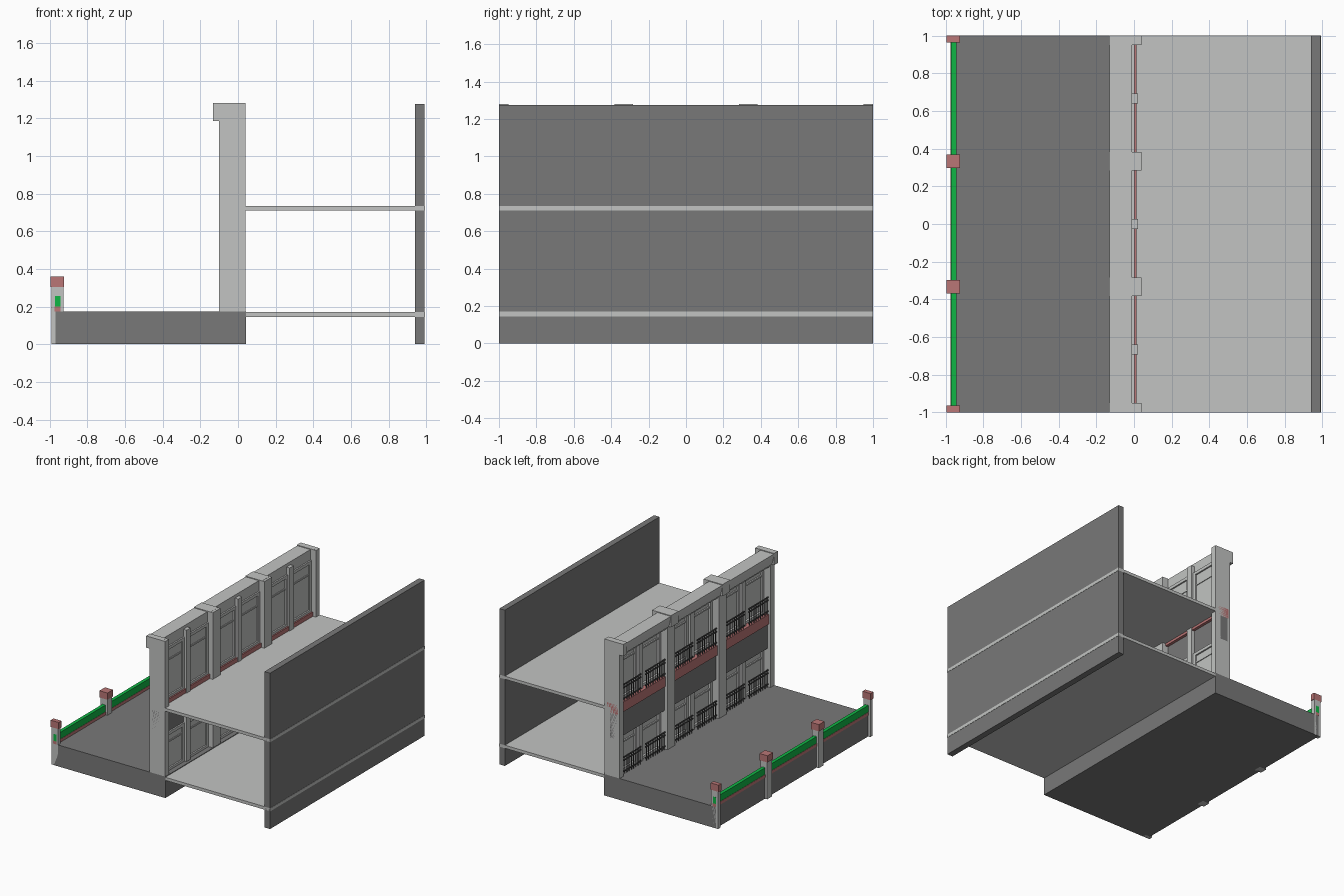
import bpy
import bmesh

if "Cube" in bpy.data.objects:
    bpy.data.objects.remove(bpy.data.objects["Cube"], do_unlink=True)


def material(name, rgb):
    m = bpy.data.materials.new(name)
    m.use_nodes = True
    m.diffuse_color = (*rgb, 1)
    m.node_tree.nodes["Principled BSDF"].inputs["Base Color"].default_value = (*rgb, 1)
    return m


LIGHT = material("light_stone", (0.54, 0.55, 0.54))
DARK = material("dark_grey", (0.19, 0.19, 0.19))
RED = material("dusty_red", (0.49, 0.18, 0.18))
GREEN = material("hedge_green", (0.005, 0.47, 0.06))
IRON = material("railing_iron", (0.08, 0.08, 0.08))


def finish(name, bm, mat):
    bmesh.ops.recalc_face_normals(bm, faces=bm.faces)
    mesh = bpy.data.meshes.new(name)
    bm.to_mesh(mesh)
    bm.free()
    mesh.materials.append(mat)
    ob = bpy.data.objects.new(name, mesh)
    bpy.context.scene.collection.objects.link(ob)
    return ob


def boxes(name, mat, spans):
    """One object from boxes, each given as x, y and z ranges."""
    bm = bmesh.new()
    for span in spans:
        vs = bmesh.ops.create_cube(bm, size=1)["verts"]
        for v in vs:
            v.co = [(a + b) / 2 + c * (b - a) for (a, b), c in zip(span, v.co)]
    return finish(name, bm, mat)


def extrude_y(name, mat, profile, y0, y1):
    """Sweep an x-z profile along y."""
    bm = bmesh.new()
    face = bm.faces.new([bm.verts.new((x, y0, z)) for x, z in profile])
    out = bmesh.ops.extrude_face_region(bm, geom=[face])["geom"]
    for v in out:
        if isinstance(v, bmesh.types.BMVert):
            v.co.y = y1
    return finish(name, bm, mat)


def around(y, half):
    """A y range about a centre, trimmed to the ends of the building."""
    return (max(-1, y - half), min(1, y + half))


FULL = (-1, 1)
POSTS = [-1, -1 / 3, 1 / 3, 1]
MIDDLES = [-2 / 3, 0, 2 / 3]
GROUND, SPANDREL, SILL, HEAD = 0.175, 0.49, 0.77, 1.19

# Terrace, floors and rear wall
boxes("terrace_base", DARK, [((-0.97, 0.042), FULL, (0, GROUND))])
boxes("floor_slabs", LIGHT, [((0.042, 0.992), FULL, (0.145, 0.17)),
                             ((-0.01, 0.992), FULL, (0.71, 0.735))])
boxes("rear_wall", DARK, [((0.94, 0.99), FULL, (0, 1.275))])

# Boundary fence
boxes("fence_posts", LIGHT, [((-0.99, -0.928), around(y, 0.031), (0, 0.305)) for y in POSTS])
boxes("fence_caps", RED, [((-0.996, -0.924), around(y, 0.036), (0.305, 0.36)) for y in POSTS])
boxes("fence_kerb", RED, [((-0.974, -0.942), (-1.001, 1.001), (GROUND, 0.2))])
boxes("fence_hedge", GREEN, [((-0.972, -0.944), (-1.001, 1.001), (0.2, 0.255))])

# Facade pilasters and the slimmer columns between them
boxes("pilasters", LIGHT, [((-0.10, 0.04), around(y, 0.05), (GROUND, 1.28)) for y in POSTS])
boxes("mid_columns", LIGHT, [((-0.06, 0.02), around(y, 0.026), (GROUND, 1.25)) for y in MIDDLES])

# Cornice
cornice = [(-0.01, 1.275), (-0.13, 1.275), (-0.13, 1.255), (-0.12, 1.215),
           (-0.112, 1.185), (-0.09, 1.185), (-0.09, HEAD - 0.03), (-0.01, HEAD - 0.03)]
extrude_y("cornice", LIGHT, cornice, -1, 1)
boxes("cornice_blocks", LIGHT, [((-0.132, 0.02), around(y, 0.05), (1.185, 1.281)) for y in POSTS])

# Wall between storeys and the red sill band
boxes("spandrel", DARK, [((-0.075, -0.01), FULL, (SPANDREL, 0.69))])
boxes("sill_band", RED, [((-0.085, 0.013), FULL, (0.69, SILL))])

# Windows: panel, frame, railing in every half bay and storey
panels, frames, rails = [], [], []
for middle in MIDDLES:
    for side in (-1, 1):
        y0, y1 = sorted((middle + side * 0.026, middle + side * 0.283))
        for z0, z1 in ((GROUND, SPANDREL), (SILL, HEAD)):
            panels.append(((-0.025, -0.01), (y0, y1), (z0, z1)))
            fx = (-0.042, 0.002)
            frames += [(fx, (y0, y0 + 0.025), (z0, z1)),
                       (fx, (y1 - 0.025, y1), (z0, z1)),
                       (fx, (y0, y1), (z1 - 0.025, z1)),
                       (fx, (y0, y1), (z0, z0 + 0.02))]
            transom = z0 + 0.72 * (z1 - z0)
            frames.append(((-0.036, -0.004), (y0, y1), (transom, transom + 0.012)))
            # Railing with balusters
            rx = (-0.084, -0.076)
            rails += [(rx, (y0, y1), (z0 + h, z0 + h + 0.009)) for h in (0.02, 0.11, 0.135)]
            count = 9
            for i in range(count):
                y = y0 + (i + 0.5) * (y1 - y0) / count
                rails.append(((-0.082, -0.078), (y - 0.0025, y + 0.0025), (z0, z0 + 0.14)))
boxes("window_panels", LIGHT, panels)
boxes("window_frames", LIGHT, frames)
boxes("balcony_railings", IRON, rails)
